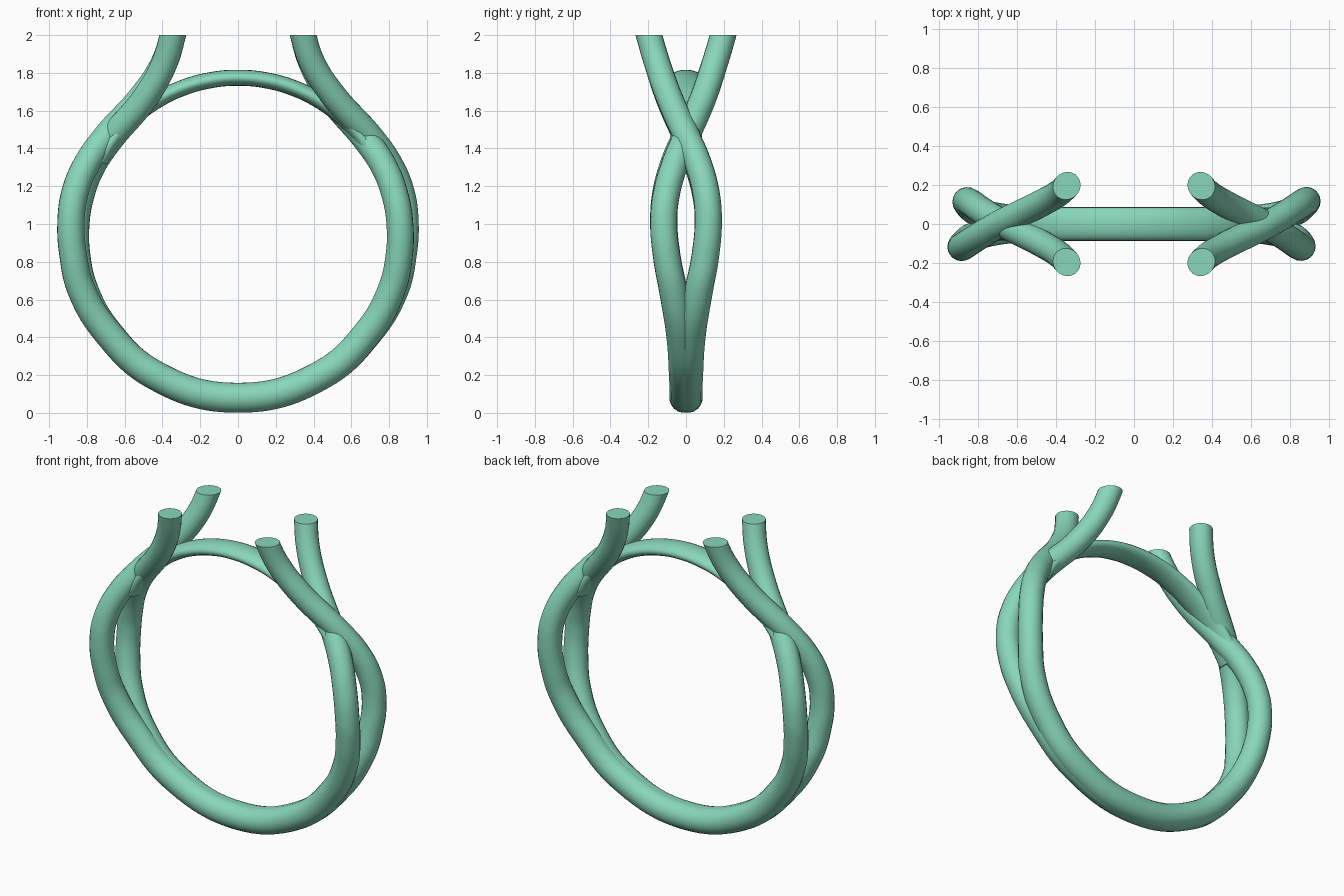
import bpy, bmesh, math
from mathutils import Matrix

if "Cube" in bpy.data.objects:
    bpy.data.objects.remove(bpy.data.objects["Cube"])

mat = bpy.data.materials.new("green")
mat.diffuse_color = (0.25, 0.68, 0.49, 1)
mat.use_nodes = True
mat.node_tree.nodes["Principled BSDF"].inputs["Base Color"].default_value = mat.diffuse_color


def tube(name, pts, depth, y_scale=1.0, turn=0.0, cut=None):
    """Smooth tube through (x, y, z, radius) points, optionally cut flat at a height."""
    cu = bpy.data.curves.new(name + "_path", 'CURVE')
    cu.dimensions = '3D'
    cu.bevel_depth = depth
    cu.bevel_resolution = 8
    cu.resolution_u = 12
    cu.use_fill_caps = True
    sp = cu.splines.new('BEZIER')
    sp.bezier_points.add(len(pts) - 1)
    for bp, (x, y, z, r) in zip(sp.bezier_points, pts):
        bp.co = (x, y, z)
        bp.radius = r / depth
        bp.handle_left_type = bp.handle_right_type = 'AUTO'
    tmp = bpy.data.objects.new(name + "_path", cu)
    bpy.context.collection.objects.link(tmp)
    bpy.context.view_layer.update()
    dg = bpy.context.evaluated_depsgraph_get()
    me = bpy.data.meshes.new_from_object(tmp.evaluated_get(dg))
    bpy.data.objects.remove(tmp)

    bm = bmesh.new()
    bm.from_mesh(me)
    bmesh.ops.remove_doubles(bm, verts=bm.verts, dist=1e-5)
    bm.transform(Matrix.Rotation(turn, 4, 'Z') @ Matrix.Diagonal((1, y_scale, 1, 1)))
    if cut:
        res = bmesh.ops.bisect_plane(
            bm, geom=bm.verts[:] + bm.edges[:] + bm.faces[:],
            plane_co=(0, 0, cut), plane_no=(0, 0, 1), clear_outer=True)
        edges = [e for e in res["geom_cut"] if isinstance(e, bmesh.types.BMEdge)]
        bmesh.ops.holes_fill(bm, edges=edges, sides=0)
    bmesh.ops.recalc_face_normals(bm, faces=bm.faces)
    bm.to_mesh(me)
    bm.free()
    me.materials.clear()
    me.materials.append(mat)
    ob = bpy.data.objects.new(name, me)
    bpy.context.collection.objects.link(ob)
    bpy.ops.object.select_all(action='DESELECT')
    ob.select_set(True)
    bpy.context.view_layer.objects.active = ob
    bpy.ops.object.shade_smooth_by_angle(angle=math.radians(40))
    return ob


# Right-hand strand passing over the crossing, from claw tip down to the band
over = [
    (0.325, -0.222, 2.10, 0.069), (0.345, -0.196, 2.00, 0.069),
    (0.395, -0.152, 1.85, 0.069), (0.505, -0.092, 1.68, 0.070),
    (0.705, 0.008, 1.455, 0.071), (0.800, 0.065, 1.32, 0.071),
    (0.862, 0.105, 1.17, 0.072), (0.884, 0.118, 1.02, 0.072),
    (0.872, 0.102, 0.83, 0.073), (0.828, 0.068, 0.65, 0.075),
    (0.695, 0.030, 0.43, 0.077), (0.440, 0.012, 0.200, 0.079),
]
# Right-hand strand passing under the crossing
under = [
    (0.325, 0.222, 2.10, 0.069), (0.345, 0.196, 2.00, 0.069),
    (0.390, 0.152, 1.85, 0.069), (0.490, 0.092, 1.67, 0.070),
    (0.682, -0.008, 1.440, 0.071), (0.775, -0.065, 1.30, 0.071),
    (0.832, -0.105, 1.15, 0.071), (0.857, -0.118, 1.00, 0.071),
    (0.853, -0.102, 0.83, 0.072), (0.812, -0.068, 0.65, 0.074),
    (0.690, -0.030, 0.43, 0.077), (0.440, -0.012, 0.200, 0.079),
]
# Each full strand is an over half joined at the base to a half-turned under half
base = [(0, 0.008, 0.080, 0.080)]
strand = over + base + [(-x, -y, z, r) for x, y, z, r in reversed(under)]
tube("back_band_strand", strand, 0.08, cut=2.0)
tube("front_band_strand", strand, 0.08, turn=math.pi, cut=2.0)

# Flattened arch closing the finger hole
arch = []
for i in range(13):
    a = math.radians(28 + 124 * i / 12)
    arch.append((0.829 * math.cos(a), 0, 0.945 + 0.829 * math.sin(a), 0.0425))
tube("top_arch", arch, 0.0425, y_scale=2.0)
